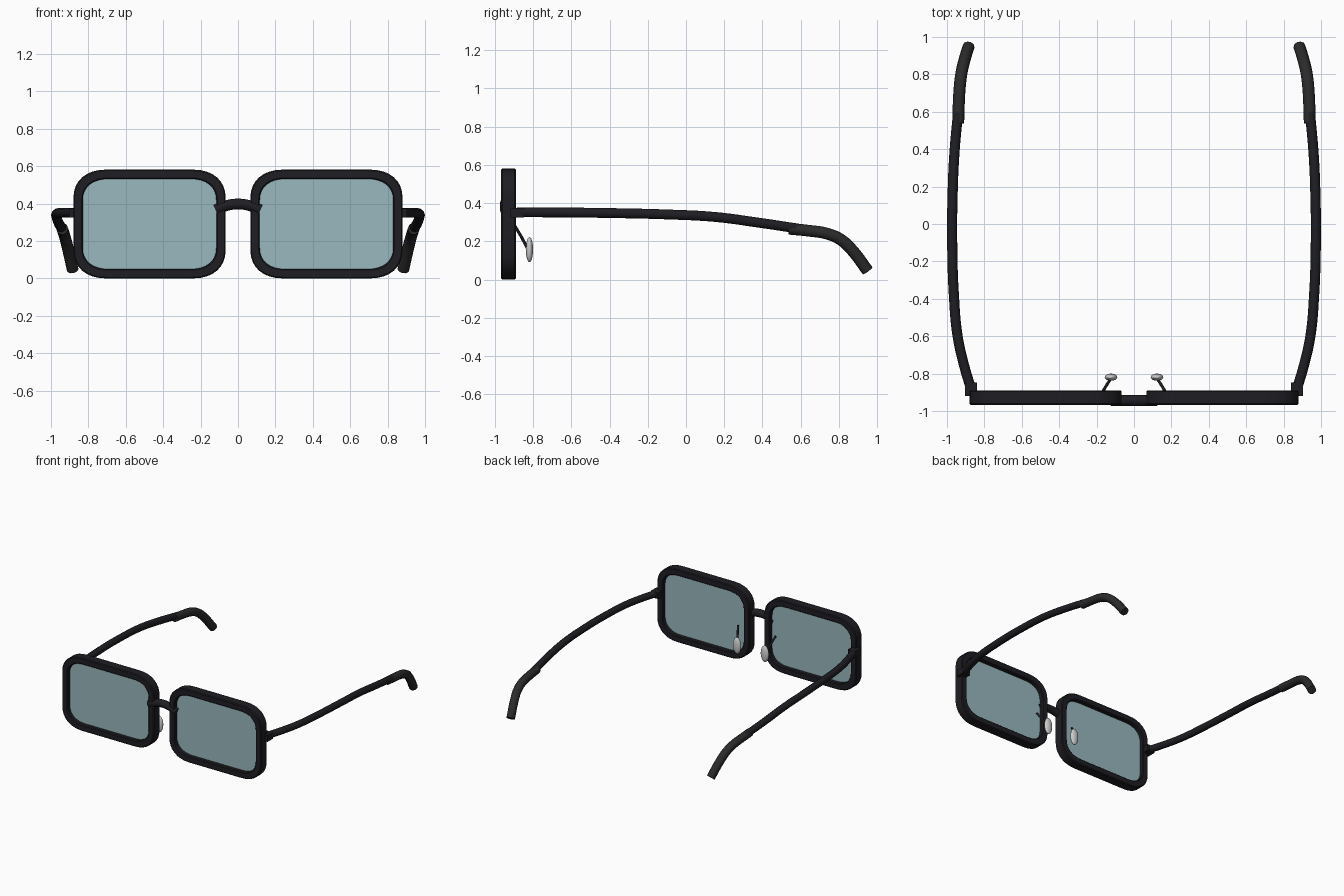
import bpy, bmesh, math
from mathutils import Vector

if "Cube" in bpy.data.objects:
    bpy.data.objects.remove(bpy.data.objects["Cube"])


def material(name, color):
    m = bpy.data.materials.new(name)
    m.diffuse_color = color
    m.use_nodes = True
    m.node_tree.nodes["Principled BSDF"].inputs["Base Color"].default_value = m.diffuse_color
    return m


BLACK = material("black_frame", (0.013, 0.013, 0.017, 1))
SLEEVE = material("dark_sleeve", (0.024, 0.024, 0.024, 1))
GLASS = material("tinted_glass", (0.32, 0.48, 0.52, 0.55))
PAD = material("pad_silicone", (0.75, 0.74, 0.72, 1))


def finish(obj, mat, angle=40):
    obj.data.materials.append(mat)
    bpy.ops.object.select_all(action='DESELECT')
    obj.select_set(True)
    bpy.context.view_layer.objects.active = obj
    bpy.ops.object.shade_smooth_by_angle(angle=math.radians(angle))
    return obj


def outline(inset, steps=8):
    # rounded rectangle in x/z, with softened corners
    hw, hh = 0.407 - inset, 0.291 - inset
    rx, rz = 0.18 - inset * 0.8, 0.155 - inset * 0.8
    pts = []
    for q, (sx, sz) in enumerate([(1, 1), (-1, 1), (-1, -1), (1, -1)]):
        for i in range(steps + 1):
            a = math.pi / 2 * (q + i / steps)
            c, s = math.cos(a), math.sin(a)
            e = 0.88
            pts.append((sx * (hw - rx) + rx * math.copysign(abs(c) ** e, c),
                        sz * (hh - rz) + rz * math.copysign(abs(s) ** e, s)))
    return pts


def loft(name, rings, cx, mat, closed):
    # skin between (inset, y) outlines; closed makes a ring, otherwise caps
    bm = bmesh.new()
    loops = [[bm.verts.new((cx + x, y, 0.291 + z)) for x, z in outline(ins)]
             for ins, y in rings]
    pairs = list(zip(loops, loops[1:]))
    if closed:
        pairs.append((loops[-1], loops[0]))
    for a, b in pairs:
        for i in range(len(a)):
            j = (i + 1) % len(a)
            bm.faces.new((a[i], a[j], b[j], b[i]))
    if not closed:
        bm.faces.new(loops[0])
        bm.faces.new(loops[-1])
    bmesh.ops.recalc_face_normals(bm, faces=bm.faces)
    me = bpy.data.meshes.new(name)
    bm.to_mesh(me)
    bm.free()
    obj = bpy.data.objects.new(name, me)
    bpy.context.collection.objects.link(obj)
    return finish(obj, mat)


def tube(name, points, radius, mat, res=6):
    cu = bpy.data.curves.new(name, 'CURVE')
    cu.dimensions = '3D'
    cu.bevel_depth, cu.bevel_resolution = radius, 3
    cu.use_fill_caps, cu.resolution_u = True, res
    sp = cu.splines.new('BEZIER')
    sp.bezier_points.add(len(points) - 1)
    for bp, p in zip(sp.bezier_points, points):
        bp.co = p
        bp.handle_left_type = bp.handle_right_type = 'AUTO'
    obj = bpy.data.objects.new(name, cu)
    bpy.context.collection.objects.link(obj)
    bpy.ops.object.select_all(action='DESELECT')
    obj.select_set(True)
    bpy.context.view_layer.objects.active = obj
    bpy.ops.object.convert(target='MESH')
    return finish(bpy.context.object, mat)


for side, s in (("left", -1), ("right", 1)):
    # rim with small edge bevels
    loft(side + "_rim", [(0.006, -0.967), (0, -0.961), (0, -0.896), (0.006, -0.89),
                         (0.044, -0.89), (0.05, -0.896), (0.05, -0.961), (0.044, -0.967)],
         s * 0.473, BLACK, True)
    # lens
    loft(side + "_lens", [(0.047, -0.936), (0.047, -0.922)], s * 0.473, GLASS, False)

    # hinge block
    bpy.ops.mesh.primitive_cube_add(size=1, location=(s * 0.872, -0.883, 0.35))
    hinge = bpy.context.object
    hinge.name = side + "_hinge"
    hinge.scale = (0.064, 0.072, 0.05)
    bev = hinge.modifiers.new("bevel", 'BEVEL')
    bev.width, bev.segments = 0.006, 2
    finish(hinge, BLACK)

    # temple arm
    tube(side + "_temple", [(s * x, y, z) for x, y, z in (
        (0.872, -0.88, 0.352), (0.91, -0.75, 0.352), (0.943, -0.6, 0.351),
        (0.963, -0.38, 0.348), (0.972, -0.1, 0.341), (0.97, 0.15, 0.328),
        (0.96, 0.38, 0.298), (0.938, 0.62, 0.262))], 0.027, BLACK)

    # ear tip sleeve
    tube(side + "_temple_tip", [(s * x, y, z) for x, y, z in (
        (0.94, 0.54, 0.266), (0.937, 0.64, 0.256), (0.931, 0.74, 0.24),
        (0.922, 0.81, 0.209), (0.908, 0.87, 0.153), (0.884, 0.95, 0.047))], 0.032, SLEEVE)

    # nose pad arm and pad
    tube(side + "_pad_arm", [(s * 0.166, -0.895, 0.28), (s * 0.147, -0.862, 0.225),
                             (s * 0.125, -0.828, 0.16)], 0.008, BLACK, 3)
    bpy.ops.mesh.primitive_uv_sphere_add(segments=20, ring_count=12, radius=1,
                                         location=(s * 0.123, -0.819, 0.157))
    pad = bpy.context.object
    pad.name = side + "_nose_pad"
    pad.scale = (0.034, 0.019, 0.066)
    finish(pad, PAD)

# arched bridge
tube("bridge", [(-0.12, -0.944, 0.366), (-0.065, -0.944, 0.388), (0, -0.944, 0.398),
                (0.065, -0.944, 0.388), (0.12, -0.944, 0.366)], 0.03, BLACK)
